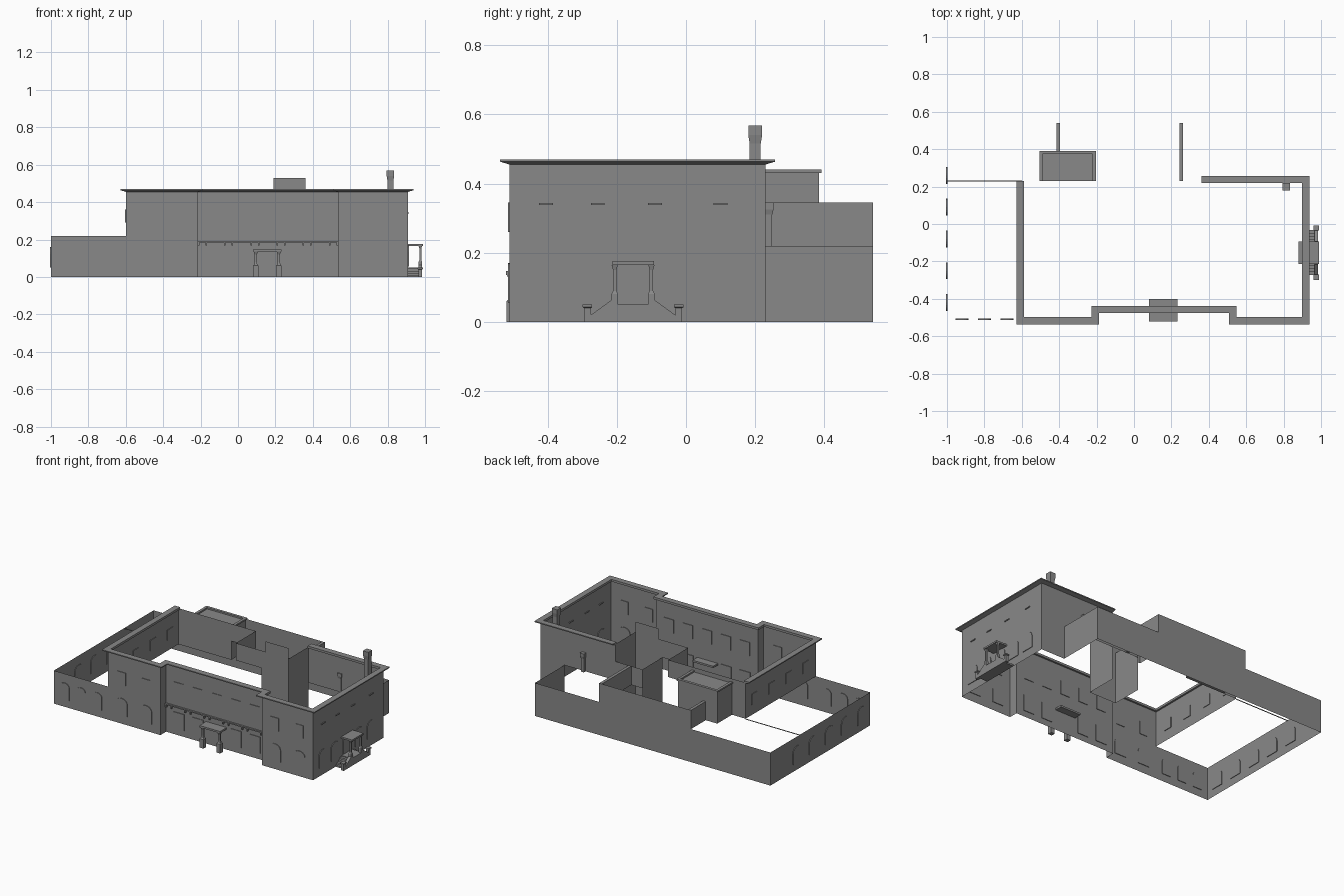
import bpy, bmesh, math
from mathutils import Vector

if "Cube" in bpy.data.objects:
    bpy.data.objects.remove(bpy.data.objects["Cube"])

stone = bpy.data.materials.new("grey_stone")
stone.use_nodes = True
GREY = (0.25, 0.25, 0.25, 1)
stone.diffuse_color = GREY
stone.node_tree.nodes["Principled BSDF"].inputs["Base Color"].default_value = GREY


def finish(name, bm, closed=True):
    if closed:
        bmesh.ops.recalc_face_normals(bm, faces=bm.faces)
    mesh = bpy.data.meshes.new(name)
    bm.to_mesh(mesh)
    bm.free()
    mesh.materials.append(stone)
    obj = bpy.data.objects.new(name, mesh)
    bpy.context.collection.objects.link(obj)
    return obj


def wall(name, path, z0, z1):
    """Thin upright wall along a plan path."""
    bm = bmesh.new()
    for a, b in zip(path, path[1:]):
        bm.faces.new([bm.verts.new(p) for p in
                      ((*a, z0), (*b, z0), (*b, z1), (*a, z1))])
    return finish(name, bm, False)


def add_prism(bm, base, top):
    """Closed solid between two matching rings of points."""
    lo = [bm.verts.new(p) for p in base]
    hi = [bm.verts.new(p) for p in top]
    n = len(lo)
    bm.faces.new(lo[::-1])
    bm.faces.new(hi)
    for i in range(n):
        j = (i + 1) % n
        bm.faces.new((lo[i], lo[j], hi[j], hi[i]))


def add_box(bm, x0, x1, y0, y1, z0, z1):
    ring = [(x0, y0), (x1, y0), (x1, y1), (x0, y1)]
    add_prism(bm, [(*p, z0) for p in ring], [(*p, z1) for p in ring])


def box(name, *dims):
    bm = bmesh.new()
    add_box(bm, *dims)
    return finish(name, bm)


def column(name, x, y, rings):
    """Square post from (half width, height) rings."""
    bm = bmesh.new()
    loops = []
    for r, z in rings:
        loops.append([bm.verts.new((x + sx * r, y + sy * r, z))
                      for sx, sy in ((-1, -1), (1, -1), (1, 1), (-1, 1))])
    for a, b in zip(loops, loops[1:]):
        for i in range(4):
            j = (i + 1) % 4
            bm.faces.new((a[i], a[j], b[j], b[i]))
    bm.faces.new(loops[0][::-1])
    bm.faces.new(loops[-1])
    return finish(name, bm)


def sweep(name, path, profile):
    """Mitred moulding; profile is (outward offset, height)."""
    pts = [Vector(p) for p in path]
    normals = [Vector((-(b - a).y, (b - a).x)).normalized() for a, b in zip(pts, pts[1:])]
    bm = bmesh.new()
    loops = []
    for i, p in enumerate(pts):
        n0, n1 = normals[max(i - 1, 0)], normals[min(i, len(normals) - 1)]
        m = (n0 + n1) / (1 + n0.dot(n1))
        loops.append([bm.verts.new((*(p + m * o), z)) for o, z in profile])
    k = len(profile)
    for a, b in zip(loops, loops[1:]):
        for i in range(k):
            j = (i + 1) % k
            bm.faces.new((a[i], a[j], b[j], b[i]))
    bm.faces.new(loops[0])
    bm.faces.new(loops[-1][::-1])
    return finish(name, bm)


def windows(name, axis, plane, centres, width, z0, z1, arched=False, depth=0.004):
    """Row of thin panels; axis is the direction the wall runs in."""
    bm = bmesh.new()
    h = width / 2
    outline = [(-h, z0), (h, z0)]
    if arched:
        rise = h * 0.85
        outline += [(h * math.cos(math.pi * i / 10), z1 - rise + rise * math.sin(math.pi * i / 10))
                    for i in range(11)]
    else:
        outline += [(h, z1), (-h, z1)]
    for c in centres:
        def ring(d):
            return [(c + s, plane + d, z) if axis == "x" else (plane + d, c + s, z)
                    for s, z in outline]
        add_prism(bm, ring(-depth), ring(depth))
    return finish(name, bm)


# Main block shell
RIGHT, LEFT, FRONT, BACK, RECESS = 0.91, -0.6, -0.51, 0.23, -0.45
BAY_L, BAY_R, TOP, LOW, MID = -0.215, 0.535, 0.46, 0.22, 0.345
REAR, END = 0.54, 0.735
facade = [(END, BACK), (RIGHT, BACK), (RIGHT, FRONT), (BAY_R, FRONT), (BAY_R, RECESS),
          (BAY_L, RECESS), (BAY_L, FRONT), (LEFT, FRONT)]
wall("main_walls", facade, 0, TOP)
wall("upper_side_wall", [(LEFT, FRONT), (LEFT, BACK), (-0.41, BACK)], LOW, TOP)
wall("upper_rear_wall", [(-0.41, BACK), (-0.03, BACK), (-0.03, 0.02), (0.16, 0.02)], MID, TOP)
wall("upper_rear_wall_end", [(0.36, BACK), (END, BACK)], LOW, TOP)
wall("court_shaft", [(0.16, BACK), (0.16, 0.02)], 0, MID)
wall("court_shaft_front", [(0.16, 0.02), (0.36, 0.02), (0.36, BACK)], 0, TOP)
wall("court_parapet", [(0.19, 0.02), (0.36, 0.02)], TOP, 0.53)
wall("rear_link_wall", [(0.16, BACK), (0.36, BACK)], LOW, MID)

# Roof cornice
sweep("cornice", [(0.36, BACK)] + facade[1:] + [(LEFT, BACK)],
      [(-0.012, 0.455), (0, 0.455), (0.027, 0.463), (0.027, 0.47), (-0.012, 0.47)])

# Low annex and rear wing
wall("annex_walls", [(LEFT, FRONT), (-1, FRONT), (-1, REAR), (-0.41, REAR)], 0, LOW)
wall("rear_wing_wall", [(-0.41, REAR), (0.25, REAR)], 0, MID)
wall("rear_wing_end", [(0.25, REAR), (END, REAR), (END, BACK)], 0, LOW)
for x in (-0.405, 0.252):
    box("wing_step_wall", x - 0.01, x + 0.01, BACK, REAR, LOW, MID)
box("annex_beam", -1, LEFT, BACK - 0.002, BACK + 0.002, LOW - 0.004, LOW)
box("roof_penthouse", -0.5, -0.21, BACK, 0.385, LOW, 0.43)
sweep("penthouse_rim", [(-0.5, BACK), (-0.5, 0.385), (-0.21, 0.385), (-0.21, BACK)],
      [(-0.012, 0.43), (0.006, 0.43), (0.006, 0.44), (-0.012, 0.44)])

# Chimneys
column("tall_chimney", 0.815, 0.2, [(0.016, 0.3), (0.016, 0.515), (0.02, 0.54), (0.02, 0.568)])
column("short_chimney", 0.59, 0.238, [(0.011, LOW), (0.011, 0.31), (0.015, 0.325), (0.015, MID)])

# Windows
side_bays = [-0.407, -0.28, -0.153, -0.028, 0.1]
windows("side_arches", "y", RIGHT, side_bays, 0.085, 0.055, 0.17, True)
windows("side_ledges", "y", RIGHT, [-0.405, -0.255, -0.09, 0.1], 0.04, 0.338, 0.344, depth=0.005)
bays = [-0.12, 0.02, 0.16, 0.3, 0.44]
windows("recess_upper_windows", "x", RECESS, bays, 0.07, 0.26, 0.35)
windows("recess_lower_windows", "x", RECESS, [b for b in bays if b != 0.16], 0.08, 0.04, 0.15)
for tag, centres in (("left", [-0.5, -0.32]), ("right", [0.63, 0.81])):
    windows(tag + "_pavilion_upper_windows", "x", FRONT, centres, 0.06, 0.26, 0.345)
    windows(tag + "_pavilion_lower_windows", "x", FRONT, centres, 0.085, 0.055, 0.17, True)
windows("annex_front_arches", "x", FRONT, [-0.92, -0.8, -0.68], 0.07, 0.05, 0.16, True)
windows("annex_side_arches", "y", -1, [-0.42, -0.25, -0.08, 0.09, 0.26], 0.09, 0.05, 0.16, True)
windows("upper_side_windows", "y", LEFT, [-0.4, -0.22, -0.04, 0.14], 0.06, 0.29, 0.36)

# Belt course with paired brackets
box("belt_course", BAY_L, BAY_R, RECESS - 0.012, RECESS, 0.185, 0.193)
bm = bmesh.new()
for i in range(6):
    for side in (-0.02, 0.02):
        x = -0.19 + i * 0.14 + side
        add_box(bm, x - 0.004, x + 0.004, RECESS - 0.012, RECESS, 0.168, 0.185)
finish("belt_brackets", bm)

# Front porch
box("front_canopy", 0.08, 0.232, -0.52, -0.4, 0.135, 0.147)
for x in (0.095, 0.218):
    column("front_porch_column", x, -0.505, [(0.014, 0), (0.014, 0.06), (0.009, 0.065),
                                            (0.006, 0.08), (0.006, 0.12), (0.012, 0.135)])

# Side porch with a double stair, mirrored about its middle
MIDDLE = -0.153
box("side_canopy", 0.88, 0.99, MIDDLE - 0.06, MIDDLE + 0.06, 0.165, 0.176)
box("side_landing", RIGHT, 0.985, MIDDLE - 0.055, MIDDLE + 0.055, 0, 0.05)
for s in (-1, 1):
    y = MIDDLE + s * 0.053
    column("side_porch_column", 0.975, y, [(0.01, 0), (0.01, 0.08), (0.005, 0.09),
                                          (0.005, 0.15), (0.009, 0.165)])
    column("stair_post", 0.975, MIDDLE + s * 0.132, [(0.01, 0), (0.01, 0.04), (0.014, 0.043), (0.014, 0.05)])
    bm = bmesh.new()
    rail = [(0.06, 0), (0.125, 0), (0.125, 0.018), (0.06, 0.065)]
    add_prism(bm, [(0.965, MIDDLE + s * d, z) for d, z in rail],
              [(0.985, MIDDLE + s * d, z) for d, z in rail])
    finish("stair_rail", bm)
    bm = bmesh.new()
    for i in range(4):
        a, b = sorted((MIDDLE + s * 0.055, MIDDLE + s * (0.12 - i * 0.016)))
        add_box(bm, RIGHT, 0.965, a, b, i * 0.011, i * 0.011 + 0.011)
    finish("stair_steps", bm)
